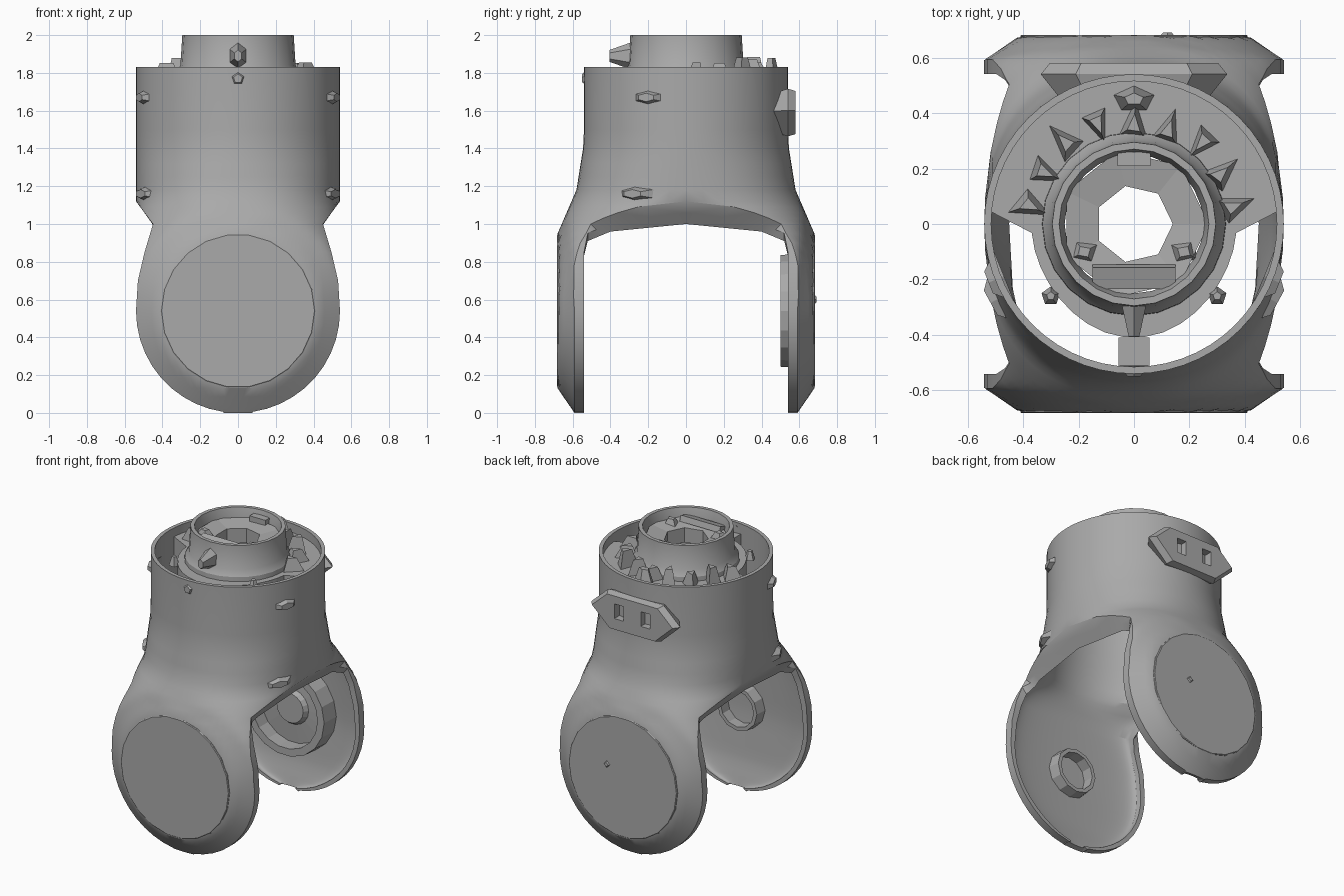
import bpy, bmesh, random
from math import sin, cos, pi, sqrt, hypot
from mathutils import Vector, Matrix

random.seed(4)
if "Cube" in bpy.data.objects:
    bpy.data.objects.remove(bpy.data.objects["Cube"])

grey = bpy.data.materials.new("plain grey")
grey.use_nodes = True
grey.diffuse_color = (0.4, 0.4, 0.4, 1)
grey.node_tree.nodes["Principled BSDF"].inputs["Base Color"].default_value = grey.diffuse_color


def finish(name, bm, smooth=None):
    bmesh.ops.recalc_face_normals(bm, faces=bm.faces)
    mesh = bpy.data.meshes.new(name)
    bm.to_mesh(mesh)
    bm.free()
    mesh.materials.append(grey)
    ob = bpy.data.objects.new(name, mesh)
    bpy.context.collection.objects.link(ob)
    if smooth:
        bpy.ops.object.select_all(action="DESELECT")
        ob.select_set(True)
        bpy.context.view_layer.objects.active = ob
        bpy.ops.object.shade_smooth_by_angle(angle=smooth)
    return ob


def lerp(table, z):
    for (a, va), (b, vb) in zip(table, table[1:]):
        if z <= b:
            return va + (vb - va) * max(0, z - a) / (b - a)
    return table[-1][1]


def skin(bm, rows):
    """Join closed loops of equal length into a surface."""
    loops = [[bm.verts.new(p) for p in row] for row in rows]
    for a, b in zip(loops, loops[1:]):
        for i in range(len(a)):
            j = (i + 1) % len(a)
            bm.faces.new((a[i], a[j], b[j], b[i]))
    return loops


def lathe(name, profile, sides, matrix=Matrix(), closed=True, smooth=None):
    """Spin (radius, height) points round the local z axis."""
    bm = bmesh.new()
    pts = profile + profile[:1] if closed else profile
    skin(bm, [[(r * cos(2 * pi * i / sides), r * sin(2 * pi * i / sides), h)
               for i in range(sides)] for r, h in pts])
    bmesh.ops.remove_doubles(bm, verts=bm.verts, dist=1e-5)
    bm.transform(matrix)
    return finish(name, bm, smooth)


def lump(name, place, size, sides=6, turn=0):
    """Tapered low-poly stud whose local z points away from the body."""
    bm = bmesh.new()
    bmesh.ops.create_cone(bm, cap_ends=True, segments=sides, radius1=1, radius2=0.45, depth=1)
    bm.transform(Matrix.Rotation(turn, 4, "Z"))
    bm.transform(Matrix.Diagonal((*size, 1)))
    bm.transform(place)
    return finish(name, bm)


# Forked sleeve: outer skin, rim and inner skin of the front half, mirrored to the back
C, R, FLAT = 0.54, 0.54, 0.41
DEPTH = [(0, .68), (.95, .68), (1.18, .58), (1.4, .545), (1.5, .54)]
POWER = [(0, 9), (.54, 9), (.95, 3.2), (1.12, 2.3), (1.4, 2)]
REACH = [(0, .6), (.54, .59), (.95, .56), (1.12, R)]
WIDTH = [(.54, R), (.7, .53), (.85, .495), (1, .45), (1.12, R)]
IN_Z = [(0, .01), (.1, .12), (.54, .54), (.85, .83), (.95, .91), (1.03, .96), (1.12, 1), (1.4, 1.35), (1.83, 1.83)]
IN_EDGE = [(.85, .54), (.95, .52), (1.03, .4), (1.12, 0)]
IN_DEPTH = [(0, .56), (.15, .6), (.5, .63), (.95, .62), (1.12, .57), (1.4, .515)]
IN_WIDTH = [(0, .02), (.85, .04), (1, .03), (1.12, .09), (1.4, .025)]


def half_width(z):
    return sqrt(max(.006, R * R - (z - C) ** 2)) if z < C else lerp(WIDTH, z)


def outer_y(x, z):
    n, a = lerp(POWER, z), lerp(REACH, z)
    y = lerp(DEPTH, z) * max(0, 1 - (abs(x) / a) ** n) ** (1 / n)
    if z < 1.01:
        slope = .69 - .52 * max(0, z - C)
        y = min(y, .68 - slope * max(0, hypot(x, z - C) - FLAT))
    return y


def fork_row(z, n=28):
    w, row = half_width(z), []
    for i in range(n + 1):
        x = w * sin((i / n - .5) * pi)
        row.append((x, -outer_y(x, z), z))
    wi, edge, deep = w - min(w * .5, lerp(IN_WIDTH, z)), lerp(IN_EDGE, z), lerp(IN_DEPTH, z)
    low = lerp(IN_Z, z)
    if edge > .5:
        row.append((w, -edge, z))
    else:
        row.append(tuple((Vector(row[-1]) + Vector((wi, -edge, low))) / 2))
    power = min(1, .45 + max(0, z - 1) * 1.4)
    for i in range(n, -1, -1):
        t = (i / n - .5) * pi
        bulge = max(0, cos(t)) ** power if 0 < i < n else 0
        lift = (z - low) * bulge if z > C else 0
        row.append((wi * sin(t), -edge - (deep - edge) * bulge, low + lift))
    row.append((-row[n + 1][0],) + row[n + 1][1:])
    return row


bm = bmesh.new()
levels = [C - R * cos(pi / 2 * i / 11) for i in range(11)]
levels += [.54, .62, .7, .78, .85, .9, .95, 1, 1.03, 1.06, 1.09, 1.12, 1.18, 1.25, 1.32, 1.4, 1.5, 1.83]
loops = skin(bm, [fork_row(z) for z in levels])
for loop in (loops[0], loops[-1]):
    m = len(loop) // 2
    for i in range(m - 2):
        bm.faces.new((loop[i], loop[i + 1], loop[-3 - i], loop[-2 - i]))
    bm.faces.new(loop[m - 2:m + 1])
    bm.faces.new((loop[0], loop[-2], loop[-1]))
for v in bm.verts:
    if abs(v.co.y) < 2e-3:
        v.co.y = 0
seam = [f for f in bm.faces if all(v.co.y == 0 for v in f.verts)]
bmesh.ops.delete(bm, geom=seam, context="FACES")
fork = finish("forked_sleeve", bm, .5)
mirror = fork.modifiers.new("back_half", "MIRROR")
mirror.use_axis = (False, True, False)
mirror.use_clip = True

# Deck inside the sleeve: full width at the back, narrower at the front
bm = bmesh.new()
rim, hole = [], []
for i in range(36):
    a = 2 * pi * (i + .5) / 36
    r = .52 if sin(a) > 0 else .37 + .04 * sin(a) ** 4
    rim.append((r * cos(a), r * sin(a)))
    hole.append((.28 * cos(a), .28 * sin(a)))
ring = [(rim, 1.77), (rim, 1.6), (hole, 1.6), (hole, 1.77), (rim, 1.77)]
skin(bm, [[(x, y, z) for x, y in pts] for pts, z in ring])
bmesh.ops.remove_doubles(bm, verts=bm.verts, dist=1e-5)
finish("sleeve_deck", bm)

# Neck collar with a pierced plate inside
lathe("neck_collar", [(.34, 1.6), (.33, 1.8), (.305, 1.84), (.295, 2), (.27, 2), (.25, 1.92), (.25, 1.6)],
      24, smooth=.5)
lathe("collar_plate", [(.27, 1.94), (.14, 1.92), (.14, 1.82), (.27, 1.82)], 7)


def block(name, centre, size, tilt=0):
    bm = bmesh.new()
    bmesh.ops.create_cube(bm, size=1)
    bm.transform(Matrix.Translation(centre) @ Matrix.Rotation(tilt, 4, "X") @ Matrix.Diagonal((*size, 1)))
    return finish(name, bm)


block("collar_bar", (0, -.19, 1.94), (.3, .08, .04), .3)
block("collar_tab", (0, .235, 1.95), (.12, .05, .04))
block("front_peg", (0, -.47, 1.72), (.11, .12, .08))

# Jagged teeth behind the collar and chips inside it
for i in range(9):
    a = pi * (i + .5) / 9
    r = random.uniform(.35, .39)
    spot = Matrix.Translation((r * cos(a), r * sin(a), 1.81)) @ Matrix.Rotation(a, 4, "Z")
    lump("deck_tooth", spot, (.09, .06, random.uniform(.08, .16)), 3, random.uniform(0, 2))
for side in (-1, 1):
    lump("collar_chip", Matrix.Translation((side * .18, -.1, 1.94)), (.06, .05, .05), 4, side)
    lump("deck_stud", Matrix.Translation((side * .3, -.26, 1.78)), (.035, .035, .06), 5)
lump("back_deck_stud", Matrix.Translation((0, .45, 1.82)), (.08, .05, .12), 5)

# Studs on the outside of the sleeve and collar
for side in (-1, 1):
    for z, y, reach, length in ((1.67, -.2, .535, .11), (1.16, -.27, .56, .13)):
        out = Vector((side * sqrt(reach ** 2 - y * y), y, 0))
        spot = Matrix.Translation(out + Vector((0, 0, z))) @ out.to_track_quat("Z", "Y").to_matrix().to_4x4()
        lump("side_stud", spot, (length, .05, .06))
forward = Matrix.Rotation(pi / 2, 4, "X")
backward = Matrix.Rotation(-pi / 2, 4, "X")
lump("collar_front_nub", Matrix.Translation((0, -.35, 1.89)) @ forward, (.05, .07, .11))
lump("front_stud", Matrix.Translation((0, -.53, 1.77)) @ forward, (.055, .055, .04), 5)
lump("back_disc_stud", Matrix.Translation((.12, .68, .6)) @ backward, (.035, .035, .02), 4)

# Back bracket: a long hexagonal plate with two pockets
bm = bmesh.new()
outline = [(-.32, 1.6), (-.2, 1.71), (.2, 1.71), (.32, 1.6), (.18, 1.47), (-.18, 1.47)]
skin(bm, [[(x * s, y, 1.59 + (z - 1.59) * s) for x, z in outline] for y, s in ((.44, .8), (.54, 1.05), (.58, .95))])
bmesh.ops.holes_fill(bm, edges=bm.edges)
bracket = finish("back_bracket", bm)
for side in (-1, 1):
    cutter = block("pocket_cutter", (side * .1, .58, 1.6), (.07, .12, .1))
    cutter.hide_render = True
    cutter.hide_set(True)
    cut = bracket.modifiers.new("pocket", "BOOLEAN")
    cut.object, cut.operation, cut.solver = cutter, "DIFFERENCE", "EXACT"

# Flat discs on the outer faces and bearings on the inner faces of the two arms
front_axis = Matrix.Translation((0, -.64, C)) @ backward
back_axis = Matrix.Translation((0, .64, C)) @ forward
for name, axis in (("front_disc", front_axis), ("back_disc", back_axis)):
    lathe(name, [(0, -.042), (.405, -.042), (.41, -.038), (.41, -.02)], 22, axis, closed=False)
lathe("front_arm_ring", [(.16, 0), (.15, .09), (.125, .09), (.125, 0)], 12, front_axis)
lathe("back_arm_ring", [(.31, 0), (.3, .14), (.25, .14), (.25, 0)], 18, back_axis)
lathe("back_arm_hub", [(.26, .04), (.12, .05), (.1, .08), (0, .08)], 18, back_axis, closed=False)
